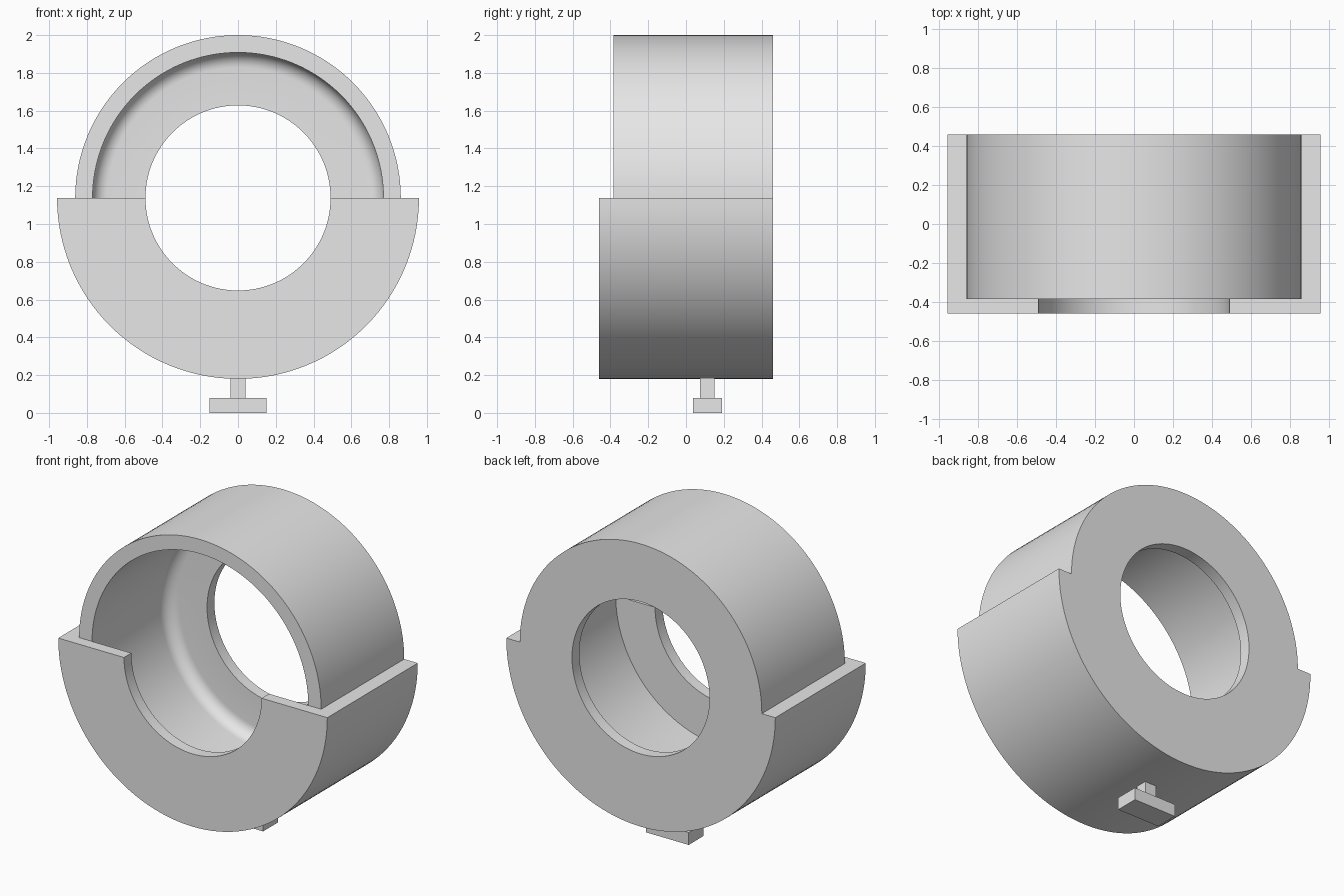
import bpy, bmesh, math

if "Cube" in bpy.data.objects:
    bpy.data.objects.remove(bpy.data.objects["Cube"])

grey = bpy.data.materials.new("plain grey")
grey.diffuse_color = (0.8, 0.8, 0.8, 1)
grey.use_nodes = True
grey.node_tree.nodes["Principled BSDF"].inputs["Base Color"].default_value = grey.diffuse_color

CZ = 1.138                      # height of the ring axis
HOLE, BORE, OUT_UP, OUT_LOW = 0.49, 0.77, 0.862, 0.958
FRONT, LIP, BACK_IN, BACK = -0.46, -0.385, 0.385, 0.46
FILLET, STEPS = 0.08, 64        # STEPS per half turn


def finish(bm, name, smooth=False):
    bmesh.ops.recalc_face_normals(bm, faces=bm.faces)
    mesh = bpy.data.meshes.new(name)
    bm.to_mesh(mesh)
    bm.free()
    mesh.materials.append(grey)
    obj = bpy.data.objects.new(name, mesh)
    bpy.context.collection.objects.link(obj)
    if smooth:
        bpy.ops.object.select_all(action='DESELECT')
        obj.select_set(True)
        bpy.context.view_layer.objects.active = obj
        bpy.ops.object.shade_smooth_by_angle(angle=math.radians(30))
    return obj


def point(r, y, a):
    return (r * math.cos(a), y, CZ + r * math.sin(a))


def half_turn(bm, profile, start):
    rows = []
    for i in range(STEPS + 1):
        a = start + math.pi * i / STEPS
        rows.append([bm.verts.new(point(r, y, a)) for r, y in profile])
    n = len(profile)
    for p, q in zip(rows, rows[1:]):
        for j in range(n):
            k = (j + 1) % n
            bm.faces.new((p[j], p[k], q[k], q[j]))


# Bore with a rounded inner back corner, shared by both halves
inside = [(BORE, LIP)]
for i in range(9):
    a = math.pi / 2 * i / 8
    inside.append((BORE - FILLET + FILLET * math.cos(a),
                   BACK_IN - FILLET + FILLET * math.sin(a)))
inside += [(HOLE, BACK_IN), (HOLE, BACK), (OUT_UP, BACK)]

bm = bmesh.new()
# Upper half: thin open-fronted shell
half_turn(bm, inside + [(OUT_UP, LIP)], 0)
# Lower half: larger shell with a front plate
half_turn(bm, inside + [(OUT_LOW, BACK), (OUT_LOW, FRONT),
                        (HOLE, FRONT), (HOLE, LIP)], math.pi)
# Exposed ledges on top of the lower half
ledge = [(HOLE, FRONT), (OUT_LOW, FRONT), (OUT_LOW, BACK), (OUT_UP, BACK),
         (OUT_UP, LIP), (BORE, LIP), (HOLE, LIP)]
for a in (0, math.pi):
    bm.faces.new([bm.verts.new(point(r, y, a)) for r, y in ledge])
bmesh.ops.remove_doubles(bm, verts=bm.verts, dist=1e-4)
finish(bm, "ring_housing", smooth=True)


def box(name, x, y0, y1, z0, z1):
    bm = bmesh.new()
    bmesh.ops.create_cube(bm, size=1)
    for v in bm.verts:
        v.co = (v.co.x * 2 * x, y0 if v.co.y < 0 else y1, z0 if v.co.z < 0 else z1)
    finish(bm, name)


# T-shaped foot
box("foot_stem", 0.04, 0.075, 0.15, 0.08, 0.19)
box("foot_base", 0.152, 0.038, 0.19, 0, 0.08)
